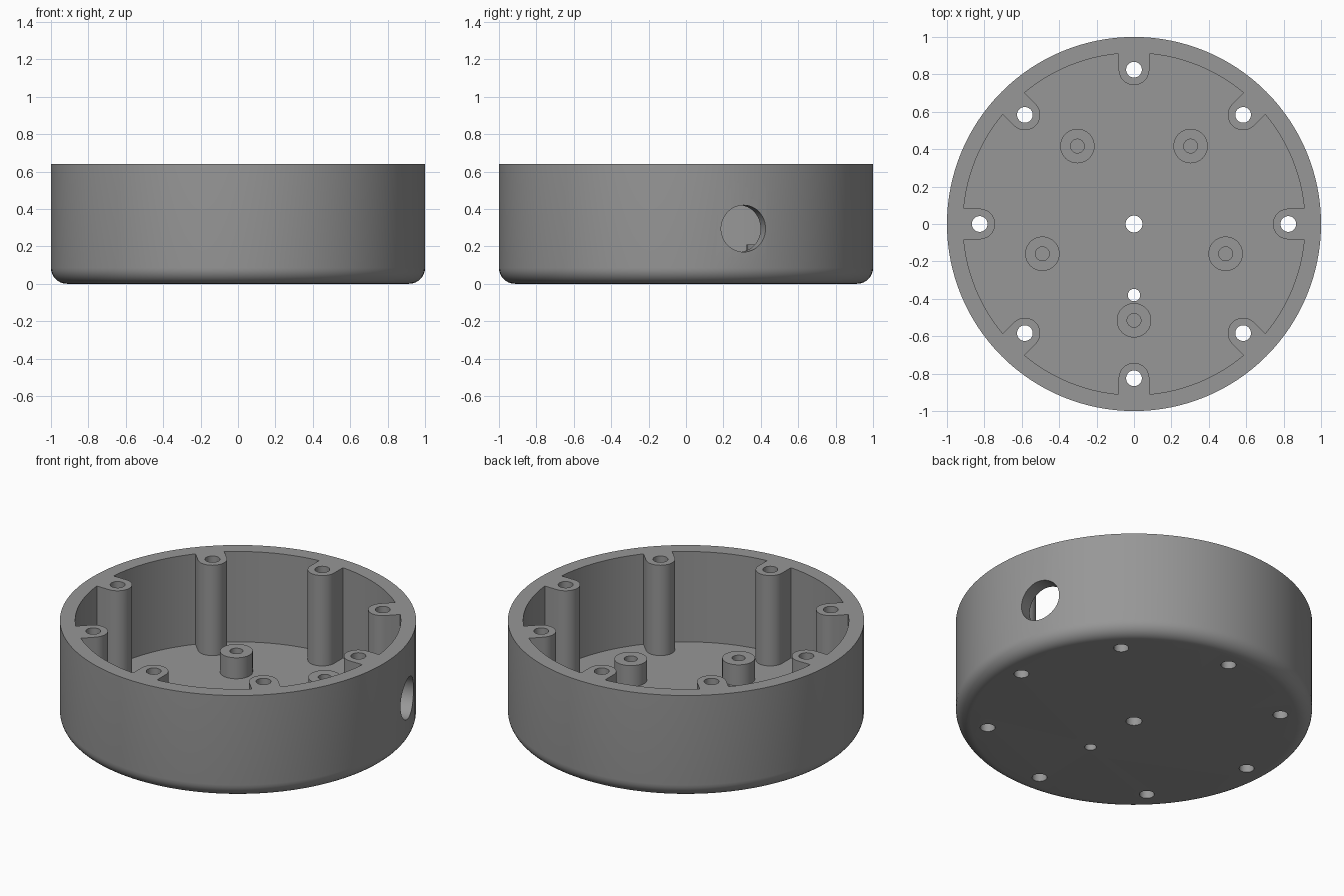
import bpy, bmesh, math
from math import cos, sin, pi, radians
from mathutils import Matrix, Vector

if "Cube" in bpy.data.objects:
    bpy.data.objects.remove(bpy.data.objects["Cube"])

R, H = 1.0, 0.64            # outer radius and height
INNER, FLOOR = 0.914, 0.08  # cavity radius and floor height
FILLET = 0.085
POST_R, POST_AT = 0.082, 0.825
STAND_AT, STAND_TOP = 0.515, 0.21


def arc(r, a0, a1, n, cx=0.0, cy=0.0):
    return [(cx + r * cos(a0 + (a1 - a0) * i / n),
             cy + r * sin(a0 + (a1 - a0) * i / n)) for i in range(n + 1)]


def circle(r, n=40, cx=0.0, cy=0.0):
    return arc(r, 0, 2 * pi, n, cx, cy)[:-1]


def prism(bm, outline, z0, z1, mat=Matrix()):
    """Extrude a counter-clockwise outline into a closed solid."""
    lo = [bm.verts.new(mat @ Vector((x, y, z0))) for x, y in outline]
    hi = [bm.verts.new(mat @ Vector((x, y, z1))) for x, y in outline]
    bm.faces.new(lo[::-1])
    bm.faces.new(hi)
    n = len(lo)
    for i in range(n):
        j = (i + 1) % n
        bm.faces.new((lo[i], lo[j], hi[j], hi[i]))


def finish(bm, name):
    bmesh.ops.recalc_face_normals(bm, faces=bm.faces)
    me = bpy.data.meshes.new(name)
    bm.to_mesh(me)
    bm.free()
    ob = bpy.data.objects.new(name, me)
    bpy.context.collection.objects.link(ob)
    return ob


def cut(target, cutter):
    mod = target.modifiers.new("cut", 'BOOLEAN')
    mod.operation, mod.solver, mod.object = 'DIFFERENCE', 'EXACT', cutter
    bpy.context.view_layer.objects.active = target
    bpy.ops.object.modifier_apply(modifier=mod.name)
    bpy.data.objects.remove(cutter)


def polar(r, deg):
    return r * cos(radians(deg)), r * sin(radians(deg))


# Solid round body with a rounded bottom edge
bm = bmesh.new()
SEG = 128
profile = arc(FILLET, -pi / 2, 0, 8, R - FILLET, FILLET) + [(R, H)]
rings = [[bm.verts.new((r * cos(2 * pi * i / SEG), r * sin(2 * pi * i / SEG), z))
          for i in range(SEG)] for r, z in profile]
for a, b in zip(rings, rings[1:]):
    for i in range(SEG):
        j = (i + 1) % SEG
        bm.faces.new((a[i], a[j], b[j], b[i]))
bm.faces.new(rings[0][::-1])
bm.faces.new(rings[-1])
body = finish(bm, "round_housing")

# Cavity, leaving room for wall posts and floor standoffs
bm = bmesh.new()
prism(bm, circle(INNER, SEG), FLOOR, 0.9)
cavity = finish(bm, "cavity")

bm = bmesh.new()
u_shape = arc(POST_R, pi / 2, 3 * pi / 2, 20, POST_AT) + [(1.0, -POST_R), (1.0, POST_R)]
for k in range(8):
    prism(bm, u_shape, -0.2, 1.2, Matrix.Rotation(k * pi / 4, 4, 'Z'))
stand_angles = [54 + 72 * k for k in range(5)]
for a in stand_angles:
    prism(bm, circle(0.092, 40, *polar(STAND_AT, a)), -0.2, STAND_TOP)
cut(cavity, finish(bm, "posts"))
cut(body, cavity)

# Screw holes, centre hole, small floor hole, blind standoff holes, cable hole
bm = bmesh.new()
for k in range(8):
    prism(bm, circle(0.042, 32, *polar(POST_AT, 45 * k)), -0.2, 1.2)
prism(bm, circle(0.045, 32), -0.2, 0.5)
prism(bm, circle(0.033, 32, 0, -0.38), -0.2, 0.5)
for a in stand_angles:
    prism(bm, circle(0.037, 32, *polar(STAND_AT, a)), 0.09, 0.4)
cable = (Matrix.Rotation(radians(18), 4, 'Z') @ Matrix.Translation((0, 0, 0.295))
         @ Matrix.Rotation(pi / 2, 4, 'Y'))
prism(bm, circle(0.125, 48), 0.75, 1.2, cable)
cut(body, finish(bm, "drills"))

# Single grey finish, smooth with sharp edges kept
grey = bpy.data.materials.new("mid_grey")
grey.diffuse_color = (0.31, 0.31, 0.31, 1)
grey.use_nodes = True
grey.node_tree.nodes["Principled BSDF"].inputs["Base Color"].default_value = grey.diffuse_color
body.data.materials.clear()
body.data.materials.append(grey)
for p in body.data.polygons:
    p.material_index = 0
bpy.ops.object.select_all(action='DESELECT')
body.select_set(True)
bpy.context.view_layer.objects.active = body
bpy.ops.object.shade_smooth_by_angle(angle=radians(30))
